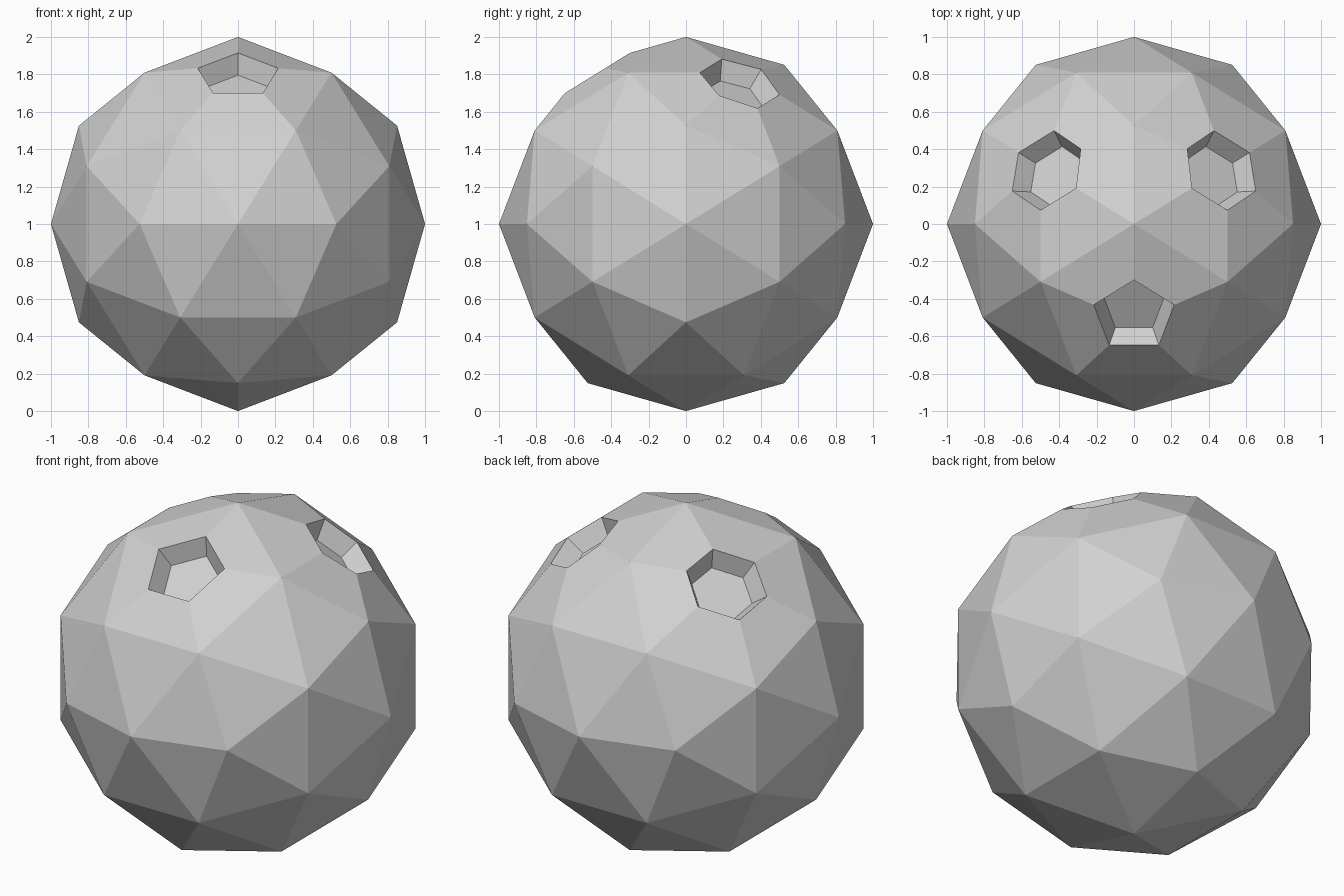
import bpy
import bmesh
from mathutils import Vector
from itertools import combinations

cube = bpy.data.objects.get("Cube")
if cube:
    bpy.data.objects.remove(cube, do_unlink=True)

HOLE_WIDTH = 0.235   # distance from hole centre to rim, along the edges
HOLE_DEPTH = 0.105
FLOOR_SCALE = 0.75

# Single grey material
grey = bpy.data.materials.new("plain grey")
grey.use_nodes = True
colour = (0.64, 0.64, 0.64, 1)
grey.diffuse_color = colour
grey.node_tree.nodes["Principled BSDF"].inputs["Base Color"].default_value = colour

# Ball corners: icosahedron corners plus its edge midpoints pushed to the sphere
golden = (1 + 5 ** 0.5) / 2
corners = []
for a in (-1, 1):
    for b in (-golden, golden):
        corners += [Vector(p).normalized() for p in ((0, a, b), (a, b, 0), (b, 0, a))]
midpoints = [(p + q).normalized() for p, q in combinations(corners, 2)
             if (p - q).length < 1.1]

bm = bmesh.new()
for p in corners + midpoints:
    bm.verts.new(p)
bmesh.ops.convex_hull(bm, input=bm.verts[:])

# Finger holes: cut off three corners, then sink the flat caps
targets = [Vector((0, -1, golden)).normalized(),
           Vector((0.5, 0.309, 0.809)), Vector((-0.5, 0.309, 0.809))]
tips = [min(bm.verts, key=lambda v: (v.co - t).length) for t in targets]
bmesh.ops.bevel(bm, geom=tips, offset=HOLE_WIDTH, offset_type='OFFSET',
                segments=1, profile=0.5, affect='VERTICES')
caps = [f for f in bm.faces if len(f.verts) > 4]
floors = bmesh.ops.extrude_discrete_faces(bm, faces=caps)["faces"]
for floor in floors:
    centre = sum((v.co for v in floor.verts), Vector()) / len(floor.verts)
    inward = -centre.normalized() * HOLE_DEPTH
    for v in floor.verts:
        v.co = centre + (v.co - centre) * FLOOR_SCALE + inward

# Stand the ball on the ground
bmesh.ops.recalc_face_normals(bm, faces=bm.faces[:])
bmesh.ops.translate(bm, verts=bm.verts[:], vec=(0, 0, 1))
mesh = bpy.data.meshes.new("ball")
bm.to_mesh(mesh)
bm.free()
mesh.materials.append(grey)
ball = bpy.data.objects.new("ball", mesh)
bpy.context.collection.objects.link(ball)
